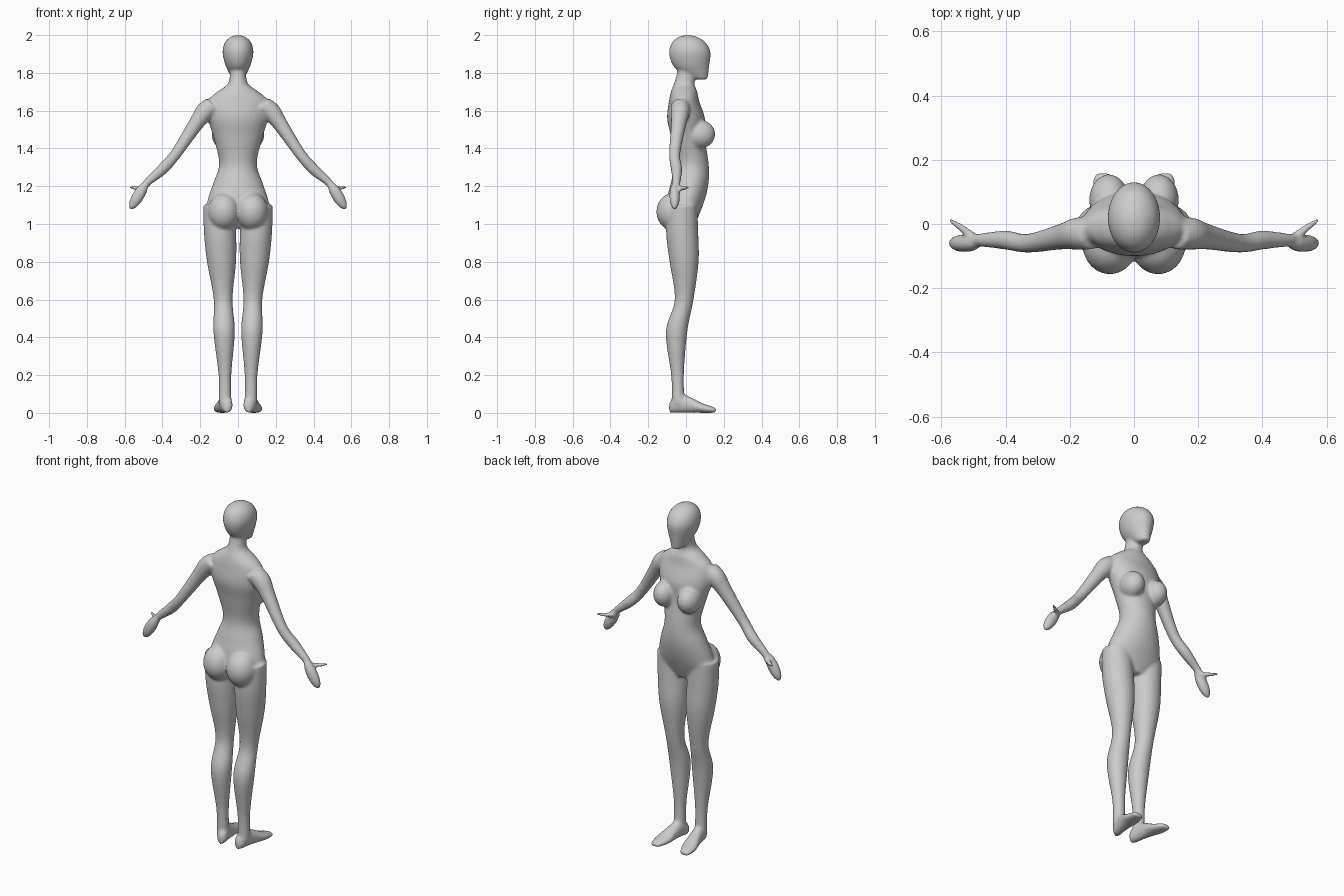
import bpy, bmesh, math
from mathutils import Vector, Matrix

default_cube = bpy.data.objects.get("Cube")
if default_cube:
    bpy.data.objects.remove(default_cube)

ACROSS, DEPTH, UP = Vector((1, 0, 0)), Vector((0, 1, 0)), Vector((0, 0, 1))
SEGMENTS, STEPS = 32, 6
bm = bmesh.new()


def catmull_rom(before, start, end, after, t):
    """Smooth blend from start to end, guided by the neighbouring values."""
    tangent_in, tangent_out = (end - before) / 2, (after - start) / 2
    rise = end - start
    curve = 3 * rise - 2 * tangent_in - tangent_out
    twist = tangent_in + tangent_out - 2 * rise
    return start + t * (tangent_in + t * (curve + t * twist))


def smooth_rows(rows):
    """Insert blended rows between the given ones."""
    padded = [rows[0], *rows, rows[-1]]
    result = []
    for group in zip(padded, padded[1:], padded[2:], padded[3:]):
        for step in range(STEPS):
            result.append([catmull_rom(*values, step / STEPS) for values in zip(*group)])
    result.append(rows[-1])
    return result


def loft(rings, width_axis, depth_axis, side=1):
    """Closed tube through rings of x, y, z, half width and half depth."""
    loops = []
    for x, y, z, width, depth in smooth_rows(rings):
        loop = []
        for k in range(SEGMENTS):
            angle = math.tau * k / SEGMENTS
            point = Vector((x, y, z))
            point += width_axis * width * math.cos(angle)
            point += depth_axis * depth * math.sin(angle)
            point.x *= side
            loop.append(bm.verts.new(point))
        loops.append(loop)
    for low, high in zip(loops, loops[1:]):
        for k in range(SEGMENTS):
            bm.faces.new((low[k - 1], low[k], high[k], high[k - 1]))
    bm.faces.new(loops[0])
    bm.faces.new(loops[-1])


def ellipsoid(center, radii, side=1, lean=0):
    """Stretched ball, leaning sideways away from the body."""
    x, y, z = center
    matrix = Matrix.Translation((side * x, y, z))
    matrix @= Matrix.Rotation(-side * lean, 4, DEPTH) @ Matrix.Diagonal((*radii, 1))
    bmesh.ops.create_uvsphere(bm, u_segments=SEGMENTS, v_segments=SEGMENTS // 2,
                              radius=1, matrix=matrix)


def add_trunk(profile):
    """Centred shape from rows of height, y, half width and half depth."""
    loft([(0, y, z, width, depth) for z, y, width, depth in profile], ACROSS, DEPTH)


def add_leg(side):
    # Height, y and radius; the legs spread slightly towards the hip
    profile = [(1.1, -.02, .08), (.95, -.02, .085), (.8, -.01, .077), (.6, -.01, .05),
               (.43, -.05, .057), (.2, -.045, .034), (.05, -.04, .034)]
    rings = [(.068 + .03 * z * z, y, z, radius, radius) for z, y, radius in profile]
    loft(rings, ACROSS, DEPTH, side)


def add_foot(side):
    # Y, height and half width; the sole is flat and the toes point outward
    profile = [(-.09, .05, .01), (-.07, .08, .03), (-.02, .1, .033),
               (.03, .08, .038), (.09, .05, .045), (.15, .03, .03), (.16, .02, .01)]
    rings = [(.07 + y / 6, y, height / 2, width, height / 2)
             for y, height, width in profile]
    loft(rings, ACROSS, UP, side)


def add_arm(side):
    # X, y, height and radius from shoulder to wrist
    path = [(.13, -.03, 1.63, .05), (.18, -.03, 1.59, .05), (.23, -.04, 1.52, .04),
            (.33, -.06, 1.37, .03), (.4, -.05, 1.29, .03), (.48, -.05, 1.22, .021),
            (.5, -.05, 1.19, .021)]
    slope = (ACROSS + UP).normalized()
    loft([(*row, row[-1]) for row in path], slope, DEPTH, side)


def add_hand(side):
    ellipsoid((.527, -.06, 1.15), (.032, .028, .085), side, lean=math.radians(31))
    thumb = [(.49, -.05, 1.19, .016), (.54, -.01, 1.19, .012), (.575, .015, 1.195, .007)]
    sideways = (DEPTH - ACROSS).normalized()
    loft([(*row, row[-1]) for row in thumb], sideways, UP, side)


# Torso and neck
add_trunk([(.98, -.01, .08, .05), (1.05, -.01, .17, .08), (1.13, 0, .16, .1),
           (1.22, .02, .13, .1), (1.32, .03, .1, .09), (1.46, .01, .13, .09),
           (1.56, 0, .16, .1), (1.65, -.01, .16, .08), (1.7, -.01, .11, .07),
           (1.74, -.01, .055, .055), (1.79, 0, .043, .05), (1.85, 0, .04, .04)])

# Head with the chin forward
add_trunk([(1.765, .08, .03, .035), (1.81, .04, .053, .08), (1.85, .025, .07, .1),
           (1.91, .02, .082, .11), (1.96, .015, .07, .09), (1.99, .01, .04, .05),
           (2, .01, .01, .01)])

# Chest, seat and limbs on both sides
for side in (1, -1):
    ellipsoid((.078, .075, 1.475), (.062, .08, .075), side)
    ellipsoid((.075, -.065, 1.065), (.085, .092, .1), side)
    for add_part in (add_leg, add_foot, add_arm, add_hand):
        add_part(side)

bmesh.ops.recalc_face_normals(bm, faces=bm.faces)
mesh = bpy.data.meshes.new("body")
bm.to_mesh(mesh)
bm.free()
body = bpy.data.objects.new("body", mesh)
bpy.context.collection.objects.link(body)

# Fuse the parts into one smooth skin
fuse = body.modifiers.new("fuse", 'REMESH')
fuse.mode = 'VOXEL'
fuse.voxel_size = .007
fuse.use_smooth_shade = True
soften = body.modifiers.new("soften", 'SMOOTH')
soften.factor = .5
soften.iterations = 12

# Plain grey skin
color = (.6, .6, .6, 1)
grey = bpy.data.materials.new("plain grey")
grey.use_nodes = True
grey.diffuse_color = color
shader = grey.node_tree.nodes["Principled BSDF"]
shader.inputs["Base Color"].default_value = color
mesh.materials.append(grey)
